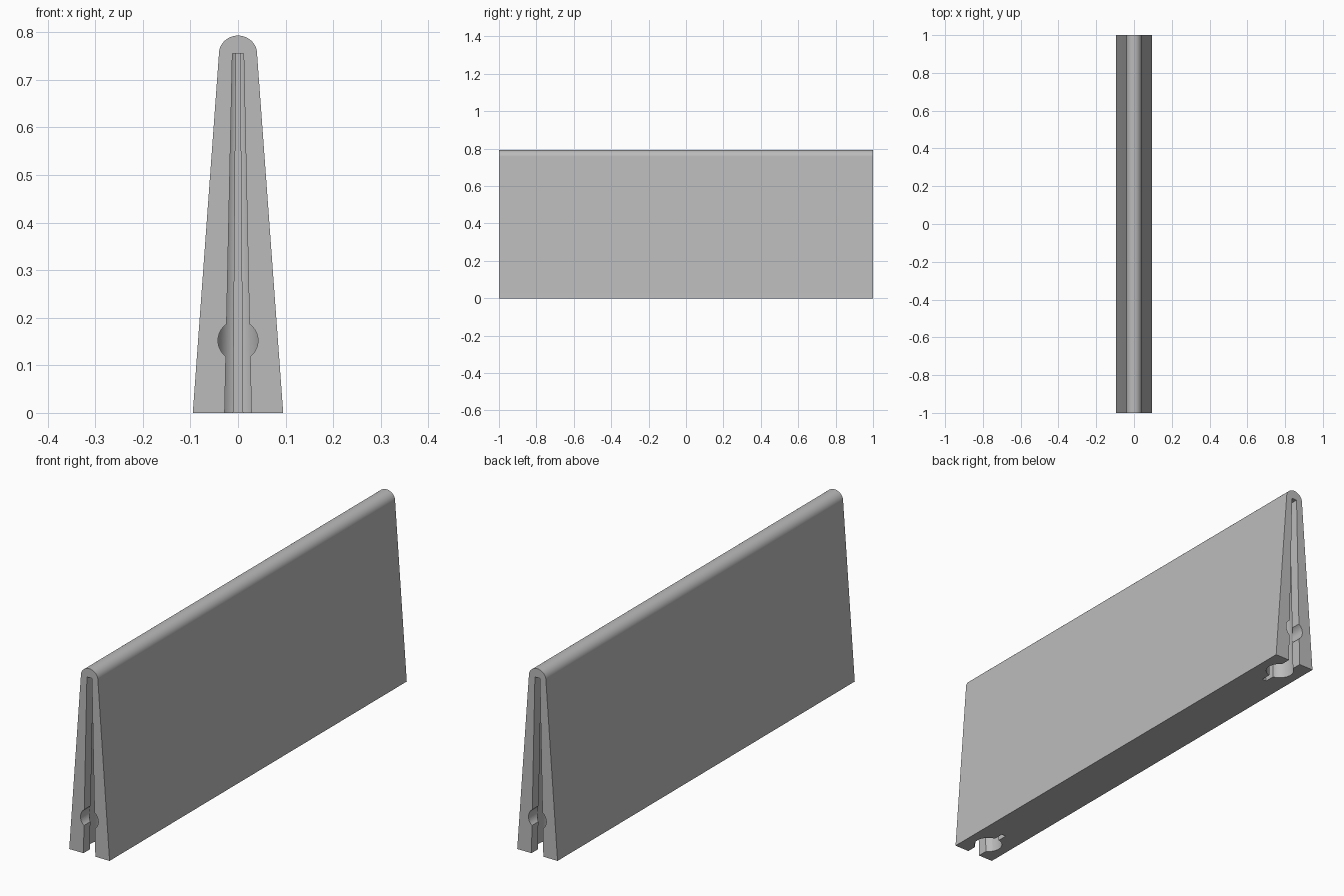
import bpy, bmesh
from math import sin, cos, pi, radians, asin, sqrt

if "Cube" in bpy.data.objects:
    bpy.data.objects.remove(bpy.data.objects["Cube"])

HALF_BASE, HALF_TOP, SHOULDER = 0.095, 0.04, 0.755

grey = bpy.data.materials.new("light grey")
grey.use_nodes = True
colour = (0.5, 0.5, 0.5, 1)
grey.diffuse_color = colour
grey.node_tree.nodes["Principled BSDF"].inputs["Base Color"].default_value = colour


def loft(name, lower, upper):
    """Closed solid between two matching outlines."""
    bm = bmesh.new()
    a = [bm.verts.new(p) for p in lower]
    b = [bm.verts.new(p) for p in upper]
    bm.faces.new(a)
    bm.faces.new(b)
    for i in range(len(a)):
        j = (i + 1) % len(a)
        bm.faces.new((a[i], a[j], b[j], b[i]))
    bmesh.ops.recalc_face_normals(bm, faces=bm.faces)
    mesh = bpy.data.meshes.new(name)
    bm.to_mesh(mesh)
    bm.free()
    mesh.materials.append(grey)
    obj = bpy.data.objects.new(name, mesh)
    bpy.context.collection.objects.link(obj)
    return obj


def taper(z):
    """Width factor of the wedge at a height."""
    return 1 + (HALF_TOP / HALF_BASE - 1) * z / SHOULDER


def arc(radius, start, end, steps):
    return [(radius * cos(start + (end - start) * i / steps),
             radius * sin(start + (end - start) * i / steps)) for i in range(steps + 1)]


# Wedge body with a rounded ridge
profile = [(-HALF_BASE, 0), (HALF_BASE, 0)]
profile += [(x, SHOULDER + z * 0.95) for x, z in arc(HALF_TOP, 0, pi, 48)]
body = loft("wedge_body", [(x, -1, z) for x, z in profile], [(x, 1, z) for x, z in profile])


# Keyhole plan: end slot, round socket and narrow slit
SLOT, SLIT, SOCKET, DEPTH, SLIT_END = 0.028, 0.01, 0.055, 0.09, 0.187
slot_angle, slit_angle = asin(SLOT / SOCKET), asin(SLIT / SOCKET)
side = [(SLOT, -0.02)]
side += [(x, DEPTH + y) for x, y in
         arc(SOCKET, -pi / 2 + slot_angle, pi / 2 - slit_angle, 40)]
side.append((SLIT, SLIT_END))
keyhole = side + [(-x, y) for x, y in reversed(side)]


def cut(cutter):
    mod = body.modifiers.new("cut", "BOOLEAN")
    mod.operation = "DIFFERENCE"
    mod.solver = "EXACT"
    mod.object = cutter
    bpy.context.view_layer.objects.active = body
    bpy.ops.object.modifier_apply(modifier=mod.name)
    bpy.data.objects.remove(cutter)


# Cut the tapering keyhole and the cross hole into both ends
for s in (-1, 1):
    rings = [[(x * taper(z), s * (1 - y), z) for x, y in keyhole] for z in (-0.02, SHOULDER)]
    cut(loft("keyhole_cutter", *rings))
    circle = arc(0.042, 0, 2 * pi, 64)[:-1]
    rings = [[(x, s * y, 0.152 + z) for x, z in circle] for y in (1.02, 1 - DEPTH)]
    cut(loft("hole_cutter", *rings))

bpy.ops.object.select_all(action="DESELECT")
body.select_set(True)
bpy.context.view_layer.objects.active = body
bpy.ops.object.shade_smooth_by_angle(angle=radians(5))
